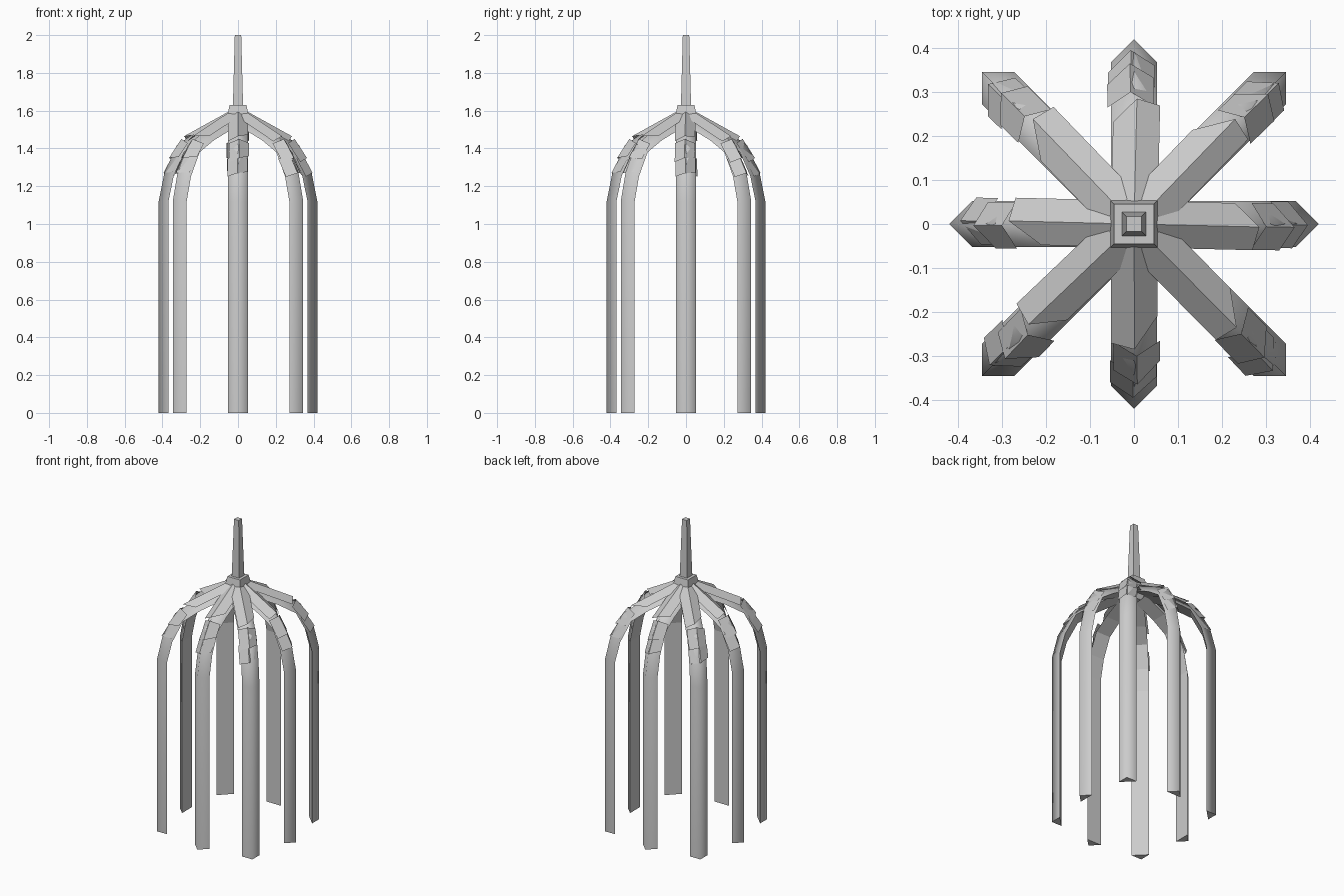
import bpy, bmesh, math, random
from mathutils import Vector

if "Cube" in bpy.data.objects:
    bpy.data.objects.remove(bpy.data.objects["Cube"])

random.seed(4)
HALF, DEPTH = 0.052, 0.052


def finish(bm, name):
    bmesh.ops.recalc_face_normals(bm, faces=bm.faces)
    me = bpy.data.meshes.new(name)
    bm.to_mesh(me)
    bm.free()
    ob = bpy.data.objects.new(name, me)
    bpy.context.collection.objects.link(ob)
    return ob


def inward(a, b):
    # Unit normal of a path step in the (radius, z) plane, toward the inside
    t = (Vector(b) - Vector(a)).normalized()
    return Vector((-t.y, t.x))


def rib(name, path, angle):
    # Triangular prism swept from the foot over the arch to the hub
    bm = bmesh.new()
    rad = Vector((math.cos(angle), math.sin(angle), 0))
    side = Vector((-rad.y, rad.x, 0))
    rings = []
    for i, p in enumerate(path):
        n = inward(path[max(i - 1, 0)], path[min(i + 1, len(path) - 1)])
        if i < 2:
            n = Vector((-1, 0))
        q = Vector(p) + n * DEPTH
        tip = rad * p[0] + Vector((0, 0, p[1]))
        back = rad * q.x + Vector((0, 0, q.y))
        rings.append([bm.verts.new(v) for v in (tip, back + side * HALF, back - side * HALF)])
    for a, b in zip(rings, rings[1:]):
        for k in range(3):
            j = (k + 1) % 3
            f = bm.faces.new((a[k], a[j], b[j], b[k]))
            f.smooth = k != 1
    bm.faces.new(rings[0])
    bm.faces.new(rings[-1])
    return finish(bm, name)


def scale_plate(name, a, b, angle, drop, skew):
    # Thin roof-shaped plate lying over the rib, its lower end cut at a slant
    bm = bmesh.new()
    angle += random.uniform(-0.03, 0.03)
    rad = Vector((math.cos(angle), math.sin(angle), 0))
    side = Vector((-rad.y, rad.x, 0))
    a, b = Vector(a), Vector(b)
    n = inward(b, a)
    t = (b - a)

    def pt(p, s, d):
        q = p + n * d
        return bm.verts.new(rad * q.x + Vector((0, 0, q.y)) + side * s)

    top, low = pt(a, 0, 0), pt(b, 0, 0)
    for s in (-1, 1):
        e0 = pt(a, s * 0.053, drop)
        e1 = pt(b - t * skew * (0.5 + 0.5 * s), s * 0.053, drop)
        bm.faces.new((top, low, e1, e0))
    return finish(bm, name)


def square_tower(name, levels):
    # Stack of square sections given as (half width, z)
    bm = bmesh.new()
    rings = [[bm.verts.new((x * h, y * h, z)) for x, y in ((-1, -1), (1, -1), (1, 1), (-1, 1))]
             for h, z in levels]
    for a, b in zip(rings, rings[1:]):
        for k in range(4):
            j = (k + 1) % 4
            bm.faces.new((a[k], a[j], b[j], b[k]))
    bm.faces.new(rings[0])
    bm.faces.new(rings[-1])
    return finish(bm, name)


PATH = [(0.42, 0), (0.42, 1.12), (0.39, 1.27), (0.325, 1.415), (0.22, 1.49), (0.04, 1.58)]
PLATES = [((0.05, 1.595), (0.285, 1.465), 0.03, 0.25),
          ((0.30, 1.45), (0.365, 1.35), 0.04, 0.3),
          ((0.345, 1.365), (0.395, 1.27), 0.04, 0.3)]

# Eight legs; the diagonal ones stand further out
for i in range(8):
    ang = i * math.pi / 4
    k = 1.162 if i % 2 else 1.0
    rib(f"leg_{i + 1}", [(r * k, z) for r, z in PATH], ang)
    for j, (a, b, drop, skew) in enumerate(PLATES):
        scale_plate(f"leg_{i + 1}_plate_{j + 1}", (a[0] * k, a[1]), (b[0] * k, b[1]), ang,
                    drop, skew * random.uniform(0.6, 1.1))

# Hub and spire
square_tower("hub", [(0.03, 1.49), (0.06, 1.55), (0.045, 1.63)])
square_tower("spire", [(0.027, 1.62), (0.017, 2.0)])
